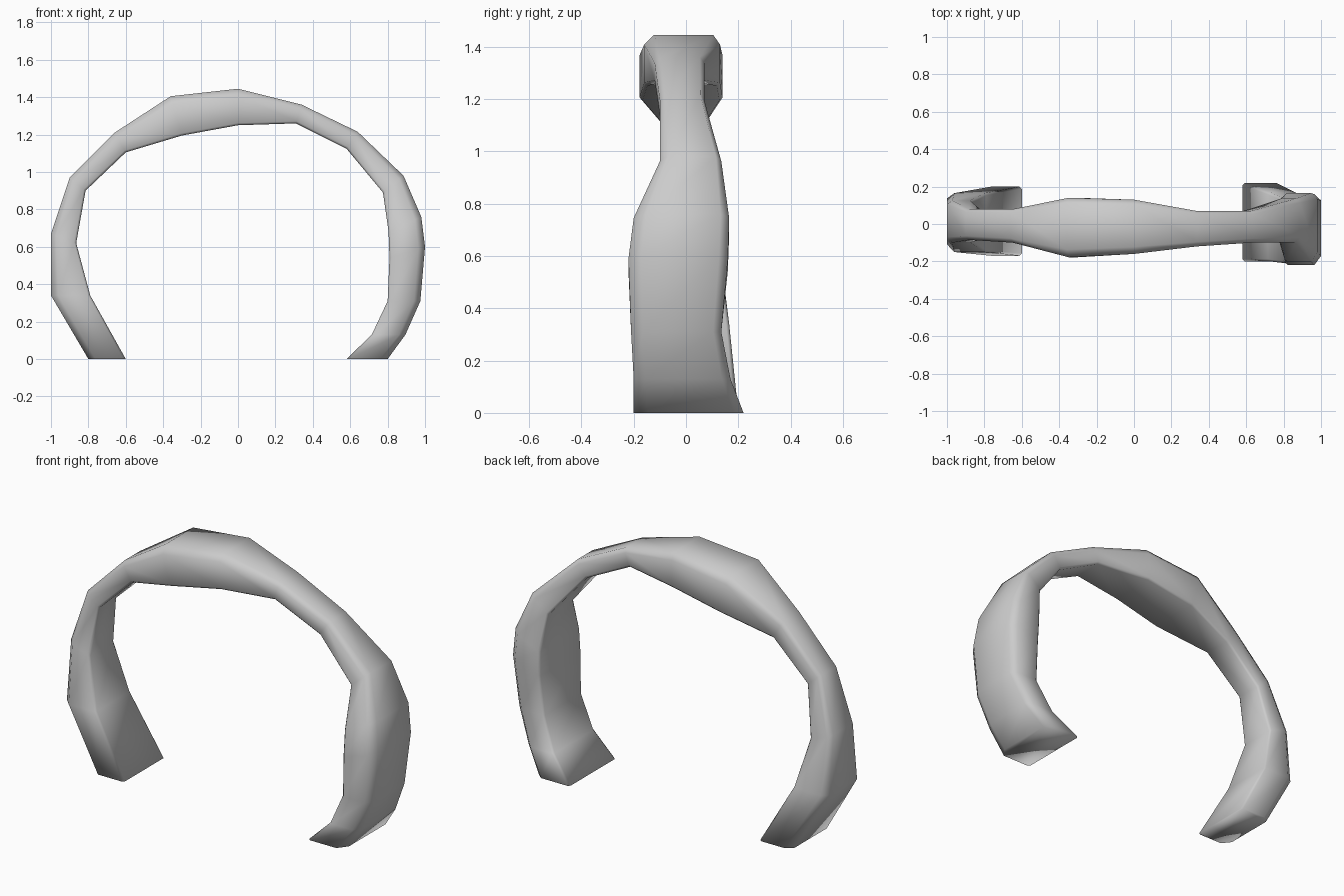
import bpy, bmesh
from mathutils import Vector

if "Cube" in bpy.data.objects:
    bpy.data.objects.remove(bpy.data.objects["Cube"])

# Stations along the band: outer x, outer z, inner x, inner z, front y, back y
STATIONS = [
    (-0.80, 0.00, -0.60, 0.00, -0.17, 0.20),
    (-1.00, 0.34, -0.79, 0.34, -0.15, 0.165),
    (-1.00, 0.67, -0.865, 0.62, -0.10, 0.125),
    (-0.90, 0.97, -0.815, 0.90, -0.085, 0.08),
    (-0.66, 1.21, -0.60, 1.105, -0.10, 0.08),
    (-0.36, 1.405, -0.30, 1.195, -0.178, 0.14),
    (0.00, 1.445, 0.00, 1.25, -0.16, 0.13),
    (0.34, 1.36, 0.31, 1.26, -0.12, 0.07),
    (0.64, 1.215, 0.58, 1.125, -0.10, 0.07),
    (0.885, 0.98, 0.775, 0.89, -0.10, 0.135),
    (0.98, 0.76, 0.805, 0.68, -0.20, 0.165),
    (1.00, 0.60, 0.81, 0.54, -0.22, 0.16),
    (0.975, 0.31, 0.80, 0.31, -0.21, 0.135),
    (0.895, 0.13, 0.715, 0.13, -0.20, 0.17),
    (0.80, 0.00, 0.58, 0.00, -0.20, 0.22),
]


def section(ox, oz, ix, iz, front, back):
    """Chamfered rectangle lying between the outer and inner edge of the band."""
    outer, inner = Vector((ox, 0, oz)), Vector((ix, 0, iz))
    width, thick = back - front, (inner - outer).length
    big, small = 0.15 * thick + 0.008, 0.012
    prof = [(0, front + 0.13 * width), (big, front), (thick - small, front),
            (thick, front + small), (thick, back - small), (thick - small, back),
            (big, back), (0, back - 0.09 * width)]
    direction = (inner - outer).normalized()
    return [outer + direction * d + Vector((0, y, 0)) for d, y in prof]


# Open band swept through the stations, with a flat cap on each foot
bm = bmesh.new()
rings = [[bm.verts.new(p) for p in section(*s)] for s in STATIONS]
for a, b in zip(rings, rings[1:]):
    for i in range(8):
        j = (i + 1) % 8
        bm.faces.new((a[i], a[j], b[j], b[i]))
bm.faces.new(rings[0])
bm.faces.new(rings[-1])
bmesh.ops.recalc_face_normals(bm, faces=bm.faces)
for f in bm.faces:
    f.smooth = True
mesh = bpy.data.meshes.new("open_band")
bm.to_mesh(mesh)
bm.free()
band = bpy.data.objects.new("open_band", mesh)
bpy.context.collection.objects.link(band)
